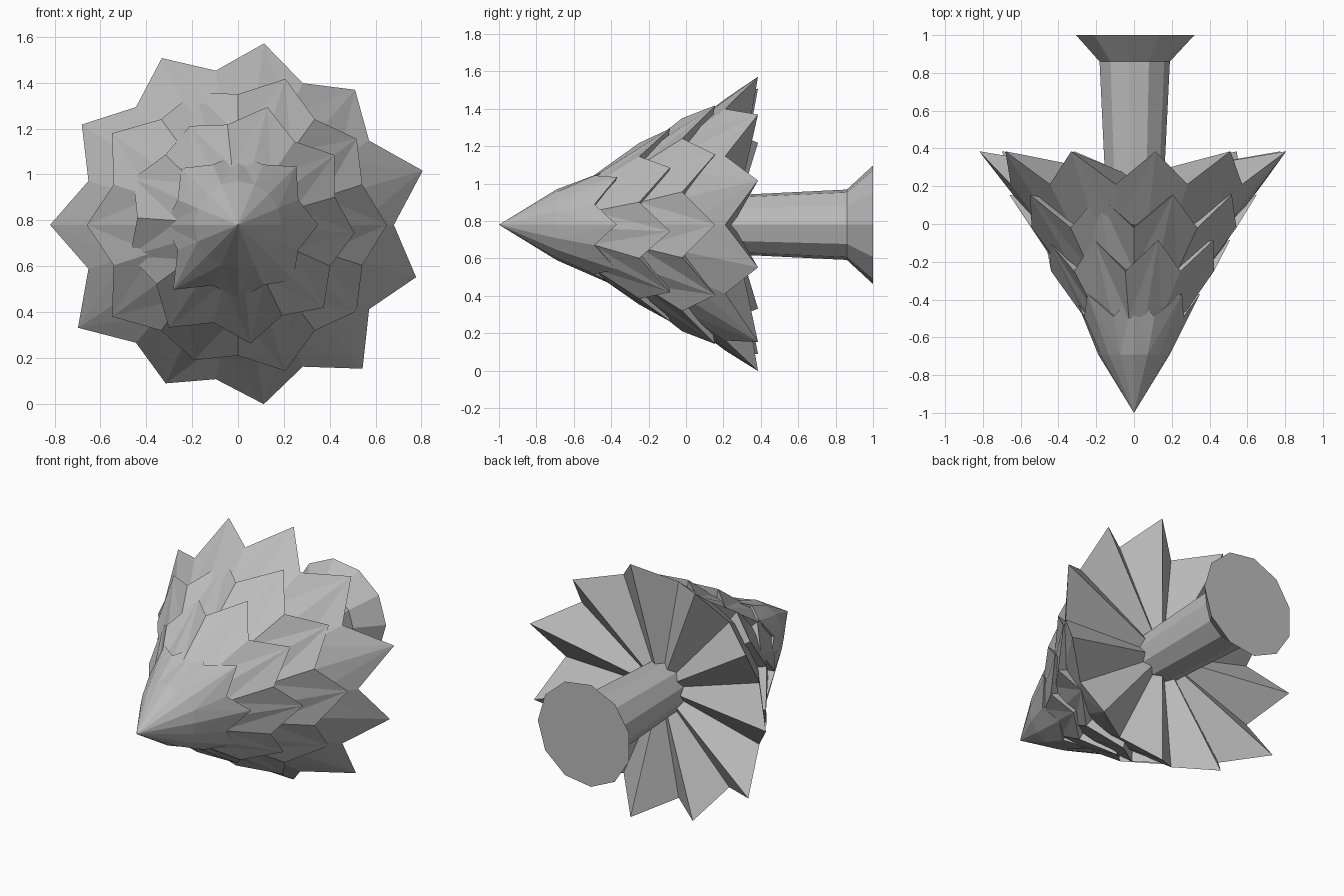
import bpy, bmesh, math

cube = bpy.data.objects.get("Cube")
if cube:
    bpy.data.objects.remove(cube, do_unlink=True)

AXIS_Z = 0.78

grey = bpy.data.materials.new("plain grey")
grey.use_nodes = True
colour = (0.5, 0.5, 0.5, 1)
grey.diffuse_color = colour
grey.node_tree.nodes["Principled BSDF"].inputs["Base Color"].default_value = colour


def around(radius, angle, y):
    return (radius * math.cos(angle), y, AXIS_Z + radius * math.sin(angle))


def loft(name, rings, start, end):
    """Skin rings of points that run along y and close both ends with fans."""
    bm = bmesh.new()
    loops = [[bm.verts.new(p) for p in ring] for ring in rings]
    first, last = bm.verts.new(start), bm.verts.new(end)
    n = len(loops[0])
    for i in range(n):
        j = (i + 1) % n
        bm.faces.new((first, loops[0][i], loops[0][j]))
        bm.faces.new((last, loops[-1][j], loops[-1][i]))
        for a, b in zip(loops, loops[1:]):
            # split each pleat into flat triangles, mirrored about its ridge
            if i % 2 == 0:
                bm.faces.new((a[i], b[i], a[j]))
                bm.faces.new((a[j], b[i], b[j]))
            else:
                bm.faces.new((a[i], b[i], b[j]))
                bm.faces.new((a[i], b[j], a[j]))
    bmesh.ops.recalc_face_normals(bm, faces=bm.faces)
    mesh = bpy.data.meshes.new(name)
    bm.to_mesh(mesh)
    bm.free()
    mesh.materials.append(grey)
    obj = bpy.data.objects.new(name, mesh)
    bpy.context.collection.objects.link(obj)


def tier(name, tips, turn, tip_y, valley, valley_y, ring, ring_y, apex_y, under_y):
    """Pleated cone: even columns end in tips, odd ones in valleys."""
    n = len(tips) * 2
    angles = [math.radians(turn) + math.tau * i / n for i in range(n)]
    upper = [around(ring, a, ring_y) for a in angles]
    rim = [around(valley, a, valley_y) if i % 2 else around(tips[i // 2], a, tip_y)
           for i, a in enumerate(angles)]
    loft(name, [upper, rim], (0, apex_y, AXIS_Z), (0, under_y, AXIS_Z))


# foliage, from the widest tier to the pointed one
tier("lowest_foliage_tier",
     [0.82, 0.83, 0.76, 0.79, 0.83, 0.81, 0.84, 0.78, 0.80, 0.80, 0.81],
     180, 0.385, 0.68, 0.21, 0.52, 0.0, -0.3, 0.25)
tier("second_foliage_tier",
     [0.65, 0.64, 0.67, 0.61, 0.68, 0.66, 0.68, 0.62, 0.67, 0.64],
     0, 0.155, 0.57, -0.02, 0.39, -0.25, -0.5, 0.03)
tier("third_foliage_tier",
     [0.51, 0.52, 0.53, 0.48, 0.50, 0.49, 0.54, 0.52, 0.52],
     -4, -0.085, 0.44, -0.25, 0.26, -0.5, -0.7, -0.2)
tier("top_foliage_tier",
     [0.35, 0.36, 0.31, 0.35, 0.32, 0.40, 0.33, 0.34],
     0, -0.37, 0.285, -0.49, 0.19, -0.69, -1.0, -0.45)

# trunk with a flared foot
SIDES = 11
profile = [(0.155, 0.15), (0.19, 0.86), (0.32, 1.0)]
loft("trunk",
     [[around(r, math.tau * i / SIDES, y) for i in range(SIDES)] for r, y in profile],
     (0, 0.15, AXIS_Z), (0, 1.0, AXIS_Z))
